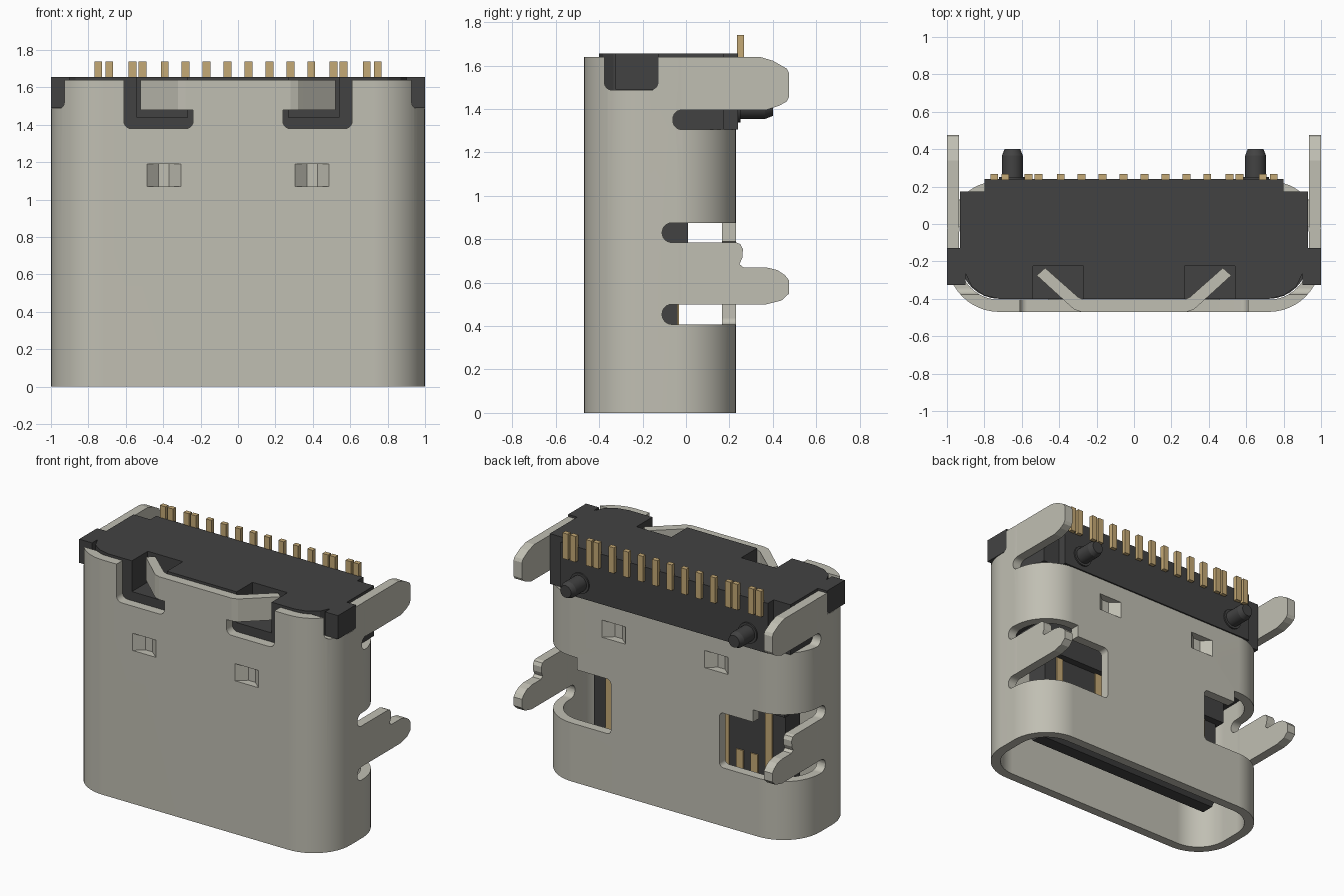
import bpy, bmesh, math
from mathutils import Matrix

cube = bpy.data.objects.get("Cube")
if cube:
    bpy.data.objects.remove(cube, do_unlink=True)


def material(name, rgb):
    m = bpy.data.materials.new(name)
    m.use_nodes = True
    m.diffuse_color = (*rgb, 1)
    bsdf = next(n for n in m.node_tree.nodes if n.type == 'BSDF_PRINCIPLED')
    bsdf.inputs["Base Color"].default_value = (*rgb, 1)
    return m


STEEL = material("warm grey steel", (0.53, 0.52, 0.45))
PLASTIC = material("dark plastic", (0.055, 0.055, 0.055))
GOLD = material("gold contact", (0.56, 0.40, 0.18))


def add_object(name, bm, mat, mirror=False):
    bmesh.ops.recalc_face_normals(bm, faces=bm.faces)
    me = bpy.data.meshes.new(name)
    bm.to_mesh(me)
    bm.free()
    ob = bpy.data.objects.new(name, me)
    bpy.context.collection.objects.link(ob)
    if mat:
        me.materials.append(mat)
    if mirror:
        ob.modifiers.new("Mirror", 'MIRROR').use_mirror_merge = False
    return ob


def prism(name, pts, lo, hi, axis, mat=None, mirror=False):
    """Extrude a 2D outline along an axis from lo to hi."""
    place = {'x': lambda a, b, h: (h, a, b),
             'y': lambda a, b, h: (a, h, b),
             'z': lambda a, b, h: (a, b, h)}[axis]
    bm = bmesh.new()
    low = [bm.verts.new(place(a, b, lo)) for a, b in pts]
    top = [bm.verts.new(place(a, b, hi)) for a, b in pts]
    bm.faces.new(low)
    bm.faces.new(top)
    for i in range(len(pts)):
        j = (i + 1) % len(pts)
        bm.faces.new((low[i], low[j], top[j], top[i]))
    return add_object(name, bm, mat, mirror)


def rounded(a0, a1, b0, b1, r=0.0, seg=6):
    """Rectangle outline with rounded corners."""
    if r == 0:
        return [(a0, b0), (a1, b0), (a1, b1), (a0, b1)]
    corners = [(a1 - r, b1 - r), (a0 + r, b1 - r), (a0 + r, b0 + r), (a1 - r, b0 + r)]
    return [(ca + r * math.cos(math.pi / 2 * (k + i / seg)),
             cb + r * math.sin(math.pi / 2 * (k + i / seg)))
            for k, (ca, cb) in enumerate(corners) for i in range(seg + 1)]


def box(name, x0, x1, y0, y1, z0, z1, mat=None, mirror=False):
    return prism(name, rounded(x0, x1, y0, y1), z0, z1, 'z', mat, mirror)


def cut(target, cutter):
    cutter.hide_render = True
    mod = target.modifiers.new("Cut", 'BOOLEAN')
    mod.operation, mod.solver, mod.object = 'DIFFERENCE', 'EXACT', cutter
    bpy.context.view_layer.objects.active = target
    bpy.ops.object.modifier_apply(modifier=mod.name)
    bpy.data.objects.remove(cutter, do_unlink=True)


def smooth(ob):
    bpy.ops.object.select_all(action='DESELECT')
    ob.select_set(True)
    bpy.context.view_layer.objects.active = ob
    bpy.ops.object.shade_smooth_by_angle(angle=math.radians(30))
    ob.modifiers.new("Weighted Normal", 'WEIGHTED_NORMAL').keep_sharp = True


# Steel shell: a rounded tube with stamped openings
shell = prism("shell", rounded(-1, 1, -0.47, 0.23, 0.28, 12), 0, 1.64, 'z', STEEL)
cut(shell, prism("cut_hollow", rounded(-0.935, 0.935, -0.405, 0.165, 0.215, 12), -0.1, 1.8, 'z'))
# rear is lower than the front, with a slot under each upper tab
cut(shell, box("cut_rear_top", -1.2, 1.2, -0.02, 0.6, 1.305, 2))
cut(shell, prism("cut_upper_slot", rounded(-0.06, 0.5, 1.305, 1.395, 0.04), -1.2, 1.2, 'x'))
# side notches for the housing ears
cut(shell, prism("cut_ear_notch", rounded(-0.376, -0.127, 1.487, 1.9, 0.035), -1.2, 1.2, 'x'))
# front openings around the bent flaps
cut(shell, prism("cut_flap_opening", rounded(0.24, 0.61, 1.38, 1.9, 0.04), -0.8, -0.3, 'y', mirror=True))
# rear corner windows with slots above and below the lower tabs
cut(shell, prism("cut_lower_slot", rounded(-0.11, 0.5, 0.408, 0.5, 0.044), 0.7, 1.2, 'x', mirror=True))
cut(shell, prism("cut_middle_slot", rounded(-0.11, 0.5, 0.785, 0.875, 0.044), 0.68, 1.2, 'x', mirror=True))
cut(shell, box("cut_corner", 0.68, 1.2, -0.02, 0.5, 0.45, 0.83, mirror=True))
cut(shell, prism("cut_rear_window", rounded(0.42, 0.9, 0.408, 0.79, 0.03), 0.05, 0.6, 'y', mirror=True))
# small pressed dents, front and rear
cut(shell, box("cut_dent", 0.305, 0.487, -1, 1, 1.07, 1.19, mirror=True))
smooth(shell)

# Pressed strips inside the dent openings
for label, y, d in (("front", -0.47, 1), ("rear", 0.23, -1)):
    strip = [(0.305, 0), (0.37, 0.055), (0.425, 0.055), (0.487, 0),
             (0.487, 0.04), (0.425, 0.095), (0.37, 0.095), (0.305, 0.04)]
    prism(label + "_dent", [(x, y + d * o) for x, o in strip], 1.07, 1.19, 'z', STEEL, True)

# Flaps bent inward at the front top edge
flap = prism("bent_flap", [(0.24, -0.47), (0.28, -0.47), (0.32, -0.457), (0.35, -0.43),
                           (0.52, -0.275), (0.475, -0.235), (0.30, -0.39), (0.27, -0.405),
                           (0.24, -0.405)], 1.48, 1.64, 'z', STEEL, True)

# Solder tabs on both sides
prism("upper_tab", [(-0.02, 1.395), (0.37, 1.395), (0.43, 1.415), (0.465, 1.435), (0.475, 1.455),
                    (0.475, 1.565), (0.465, 1.585), (0.40, 1.622), (0.34, 1.64), (-0.02, 1.64)],
      0.935, 1.0, 'x', STEEL, True)
prism("lower_tab", [(-0.02, 0.5), (0.37, 0.5), (0.44, 0.518), (0.475, 0.55), (0.475, 0.61),
                    (0.455, 0.635), (0.42, 0.658), (0.37, 0.67), (0.265, 0.67), (0.246, 0.685),
                    (0.26, 0.715), (0.262, 0.755), (0.25, 0.778), (0.23, 0.785), (-0.02, 0.785)],
      0.935, 1.0, 'x', STEEL, True)

# Housing: plug inside the shell, then a block with flap recesses on top
prism("housing_plug", rounded(-0.93, 0.93, -0.40, 0.16, 0.21, 8), 1.0, 1.31, 'z', PLASTIC)
side = [(0.80, 0.24), (0.80, 0.175), (0.93, 0.175), (0.93, -0.20), (0.868, -0.335),
        (0.80, -0.382), (0.72, -0.40)]
recess = [(0.54, -0.40), (0.54, -0.225), (0.27, -0.225), (0.27, -0.40)]


def both(half):
    return half + [(-x, y) for x, y in reversed(half)]


prism("housing_block", both(side), 1.305, 1.44, 'z', PLASTIC)
prism("housing_top", both(side + recess), 1.44, 1.655, 'z', PLASTIC)
box("housing_ear", 0.90, 1.0, -0.325, -0.127, 1.49, 1.655, PLASTIC, True)

# Locating pegs on the rear of the housing
bm = bmesh.new()
for y0, y1, r0, r1 in ((0.20, 0.25, 0.072, 0.072), (0.20, 0.365, 0.056, 0.056),
                       (0.365, 0.40, 0.056, 0.042)):
    # the cone's local z is turned to point along +y
    bmesh.ops.create_cone(bm, cap_ends=True, segments=24, radius1=r0, radius2=r1, depth=y1 - y0,
                          matrix=Matrix.Translation((0.65, (y0 + y1) / 2, 1.41))
                          @ Matrix.Rotation(-math.pi / 2, 4, 'X'))
peg = add_object("locating_peg", bm, PLASTIC, True)
smooth(peg)

# Tongue with a chamfered tip and a thicker root
prism("tongue", [(-0.20, 0.18), (-0.165, 0.14), (-0.075, 0.14), (-0.04, 0.18),
                 (-0.04, 1.02), (-0.20, 1.02)], -0.74, 0.74, 'x', PLASTIC)
prism("tongue_root", rounded(-0.25, 0.01, 0.76, 1.02), -0.77, 0.77, 'x', PLASTIC)

# Contacts on both faces of the tongue; power and ground ones are long
for i in range(6):
    x = 0.056 + 0.112 * i
    top = 0.77 if i in (2, 5) else 0.42
    for label, y0, y1 in (("rear", -0.045, -0.032), ("front", -0.208, -0.195)):
        box(f"{label}_contact_{i + 1}", x - 0.028, x + 0.028, y0, y1, 0.21, top, GOLD, True)

# Solder pins along the rear top edge
for i, x in enumerate((0.056, 0.168, 0.28, 0.392, 0.51, 0.565, 0.688, 0.747)):
    box(f"solder_pin_{i + 1}", x - 0.021, x + 0.021, 0.235, 0.267, 1.56, 1.74, GOLD, True)
